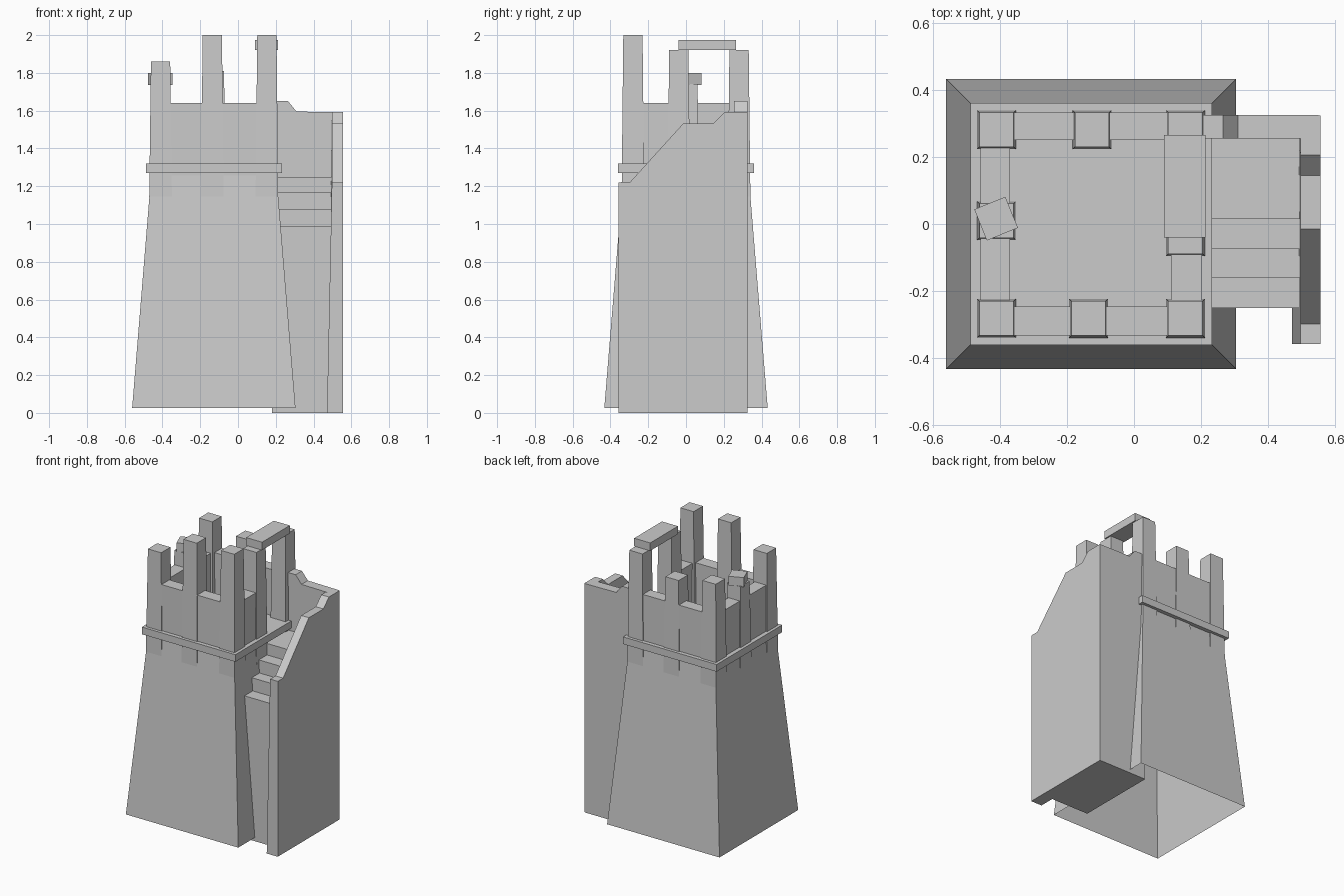
import bpy
import bmesh
import math

cube = bpy.data.objects.get("Cube")
if cube:
    bpy.data.objects.remove(cube, do_unlink=True)

stone = bpy.data.materials.new("pale_stone")
stone.use_nodes = True
GREY = (0.6, 0.6, 0.6, 1)
stone.diffuse_color = GREY
stone.node_tree.nodes["Principled BSDF"].inputs["Base Color"].default_value = GREY

CX = -0.128  # tower axis


def finish(name, bm):
    bmesh.ops.recalc_face_normals(bm, faces=bm.faces[:])
    mesh = bpy.data.meshes.new(name)
    bm.to_mesh(mesh)
    bm.free()
    mesh.materials.append(stone)
    obj = bpy.data.objects.new(name, mesh)
    bpy.context.collection.objects.link(obj)
    return obj


def block(name, xs, ys, zs, inset=0.0):
    """Box from ranges, its top drawn in on every side by inset."""
    bm = bmesh.new()
    bmesh.ops.create_cube(bm, size=1)
    for v in bm.verts:
        shrink = inset if v.co.z > 0 else 0
        for axis, (lo, hi) in enumerate((xs, ys, zs)):
            pull = shrink if axis < 2 else 0
            v.co[axis] = hi - pull if v.co[axis] > 0 else lo + pull
    return finish(name, bm)


def prism(name, outline, place, start, end):
    """Extrude a 2D outline between two positions."""
    bm = bmesh.new()
    rings = [[bm.verts.new(place(u, v, d)) for u, v in outline] for d in (start, end)]
    for ring in rings:
        bm.faces.new(ring)
    n = len(outline)
    for i in range(n):
        j = (i + 1) % n
        bm.faces.new((rings[0][i], rings[0][j], rings[1][j], rings[1][i]))
    return finish(name, bm)


def around(c, half=0.06):
    return (c - half, c + half)


# Tapered tower shell, open underneath
bm = bmesh.new()
bmesh.ops.create_cube(bm, size=2)
for v in bm.verts:
    half, z = (0.33, 1.28) if v.co.z > 0 else (0.4325, 0.025)
    v.co = (CX + v.co.x * half, v.co.y * half, z)
bmesh.ops.recalc_face_normals(bm, faces=bm.faces[:])
bmesh.ops.delete(bm, geom=[f for f in bm.faces if f.normal.z < -0.9], context='FACES')
mesh = bpy.data.meshes.new("tower_body")
bm.to_mesh(mesh)
bm.free()
mesh.materials.append(stone)
bpy.context.collection.objects.link(bpy.data.objects.new("tower_body", mesh))

# Projecting floor course
block("floor_course", around(CX, 0.36), (-0.36, 0.36), (1.27, 1.32))

# Parapet walls
WALL = (1.2, 1.64)
block("parapet_front", around(CX, 0.33), (-0.332, -0.246), WALL)
block("parapet_back", around(CX, 0.33), (0.25, 0.332), WALL)
block("parapet_left", (-0.458, -0.37), (-0.3, 0.3), WALL)
block("parapet_right", (0.11, 0.202), (-0.3, -0.05), WALL)

# Tapered posts: x, y, top height
posts = {
    "front_left": (-0.41, -0.281, 1.86),
    "front_middle": (-0.136, -0.281, 2.0),
    "front_right": (0.153, -0.281, 2.0),
    "back_left": (-0.41, 0.281, 1.86),
    "back_middle": (-0.125, 0.281, 1.81),
    "back_right": (0.153, 0.281, 1.92),
    "side_left": (-0.41, 0.01, 1.74),
    "side_right": (0.153, -0.038, 1.92),
}
for label, (x, y, top) in posts.items():
    block("post_" + label, around(x), around(y), (1.14, top), 0.009)

# Lintel over the entrance and a loose stone on the low post
block("entrance_lintel", (0.09, 0.213), (-0.04, 0.265), (1.92, 1.975))
loose = block("loose_stone", around(0, 0.05), around(0, 0.05), (1.735, 1.8))
loose.location = (-0.411, 0.016, 0)
loose.rotation_euler.z = math.radians(22)

# Stair block
stairs = [(-0.25, 0), (-0.25, 0.99), (-0.16, 0.99), (-0.16, 1.08), (-0.075, 1.08),
          (-0.075, 1.17), (0.015, 1.17), (0.015, 1.25), (0.27, 1.25), (0.27, 0)]
prism("stairs", stairs, lambda u, v, d: (d, u, v), 0.18, 0.5)

# Broken side wall of the stair, thicker at the foot
side = [(-0.357, 0), (-0.357, 1.22), (-0.298, 1.22), (-0.015, 1.532),
        (0.145, 1.532), (0.205, 1.592), (0.323, 1.592), (0.323, 0)]
prism("stair_side_wall", side,
      lambda u, v, d: (d - (0.026 * max(0, 1 - v / 1.22) if d < 0.52 else 0), u, v),
      0.497, 0.556)

# Rear wall of the stair, stepping down from the tower
rear = [(0.18, 0), (0.18, 1.65), (0.265, 1.65), (0.31, 1.595), (0.55, 1.592), (0.55, 0)]
prism("stair_rear_wall", rear, lambda u, v, d: (u, d, v), 0.255, 0.325)
